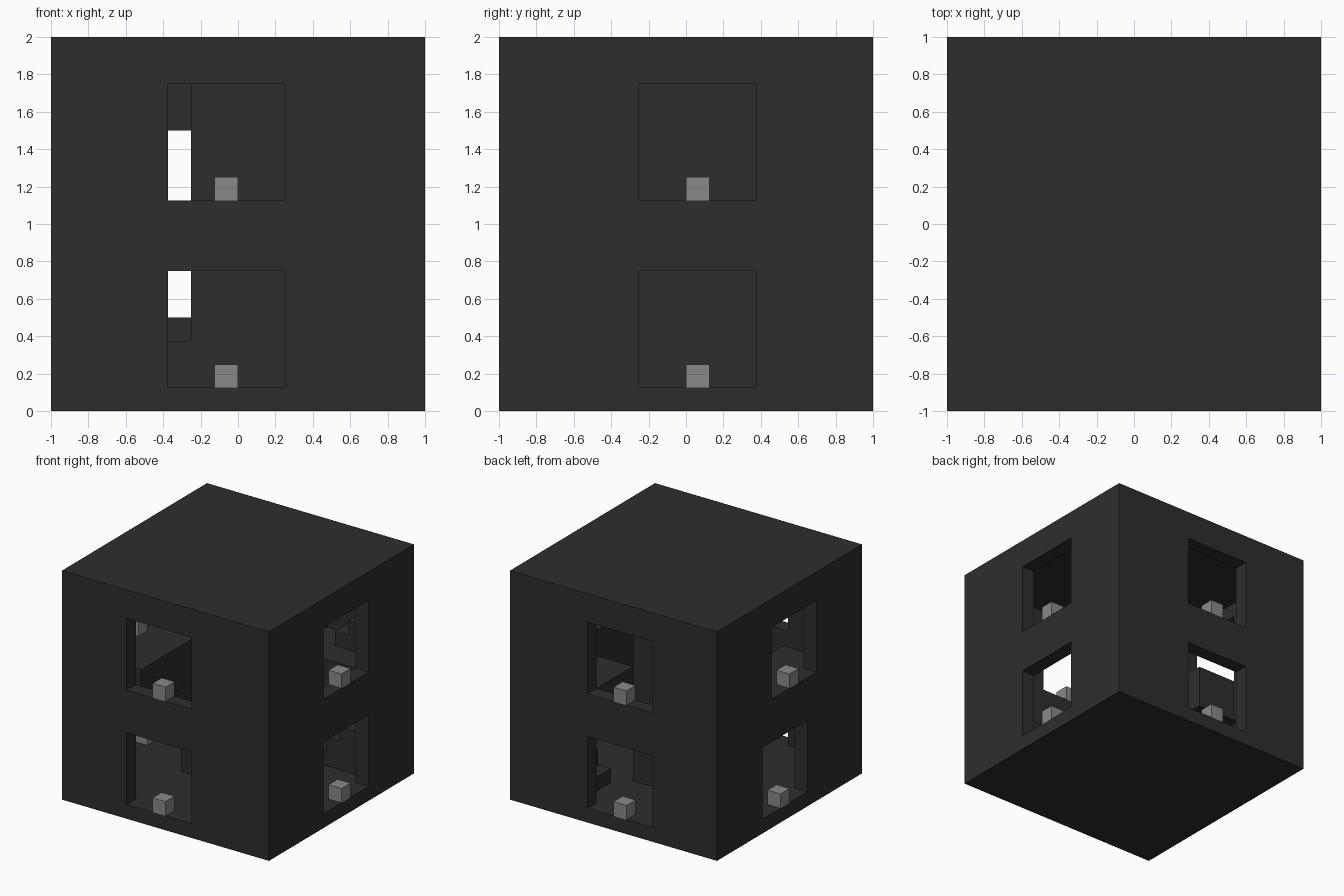
import bpy
from mathutils import Vector

old = bpy.data.objects.get("Cube")
if old:
    bpy.data.objects.remove(old, do_unlink=True)

U = 0.125  # one block


def material(name, value):
    mat = bpy.data.materials.new(name)
    mat.use_nodes = True
    colour = (value, value, value, 1)
    mat.diffuse_color = colour
    mat.node_tree.nodes["Principled BSDF"].inputs["Base Color"].default_value = colour
    return mat


charcoal = material("charcoal", 0.027)
grey = material("mid_grey", 0.25)


def box(name, low, high, mat=charcoal):
    """Box between two corners, measured in blocks."""
    low, high = Vector(low) * U, Vector(high) * U
    bpy.ops.mesh.primitive_cube_add(size=1, location=(low + high) / 2)
    ob = bpy.context.object
    ob.name = name
    ob.scale = high - low
    bpy.ops.object.transform_apply(location=False, rotation=False, scale=True)
    ob.data.materials.append(mat)
    return ob


def cut(target, cutter):
    cutter.hide_render = True
    mod = target.modifiers.new("opening", "BOOLEAN")
    mod.operation = "DIFFERENCE"
    mod.solver = "EXACT"
    mod.object = cutter
    bpy.context.view_layer.objects.active = target
    bpy.ops.object.modifier_apply(modifier=mod.name)
    bpy.data.objects.remove(cutter, do_unlink=True)


def span(side, start, size, z, near, far):
    """Corners of a box in a wall: start and size run along the wall."""
    sign = -1 if side in ("front", "left") else 1
    a, b = sorted((sign * near, sign * far))
    if side in ("front", "back"):
        return (start, a, z), (start + size, b, z + size)
    return (a, start, z), (b, start + size, z + size)


# Hollow shell
shell = box("shell", (-8, -8, 0), (8, 8, 16))
cut(shell, box("cavity_cutter", (-7, -7, 1), (7, 7, 15)))

# Two square windows on each side, with a small block on each sill
for side, starts in (("front", (-3, -3)), ("back", (-3, -3)),
                     ("right", (-2, -2)), ("left", (-2, -3))):
    for level, start, z in zip(("lower", "upper"), starts, (1, 9)):
        cut(shell, box("window_cutter", *span(side, start, 5, z, 6.5, 9)))
        box(f"{side}_{level}_sill_block", *span(side, start + 2, 1, z, 7, 8), grey)

# Central pillar and the stepped blocks beside it
box("pillar", (-2, -2, 1), (2, 3, 15))
box("pillar_upper_step", (-3, -1, 12), (-2, 2, 15))
box("pillar_lower_step", (-3, -2, 1), (-2, 3, 3))
box("pillar_middle_step", (-3, -1, 3), (-2, 2, 4))

# Upper floor ledges
box("left_ledge", (-7, -5, 6), (-4, 2, 9))
box("corner_ledge", (2, 3, 6), (7, 7, 9))

# Steps rising along the back and front walls
for i in range(3):
    box("back_lower_step", (3 + i, 4, 1 + i), (7, 7, 2 + i))
    box("back_upper_step", (4 + i, 5, 9 + i), (7, 7, 10 + i))
    box("front_lower_step", (2 + i, -7, 1 + i), (7, -4, 2 + i))
    box("left_corner_step", (-7, 4 + i, 1 + i), (-4, 7, 2 + i))
